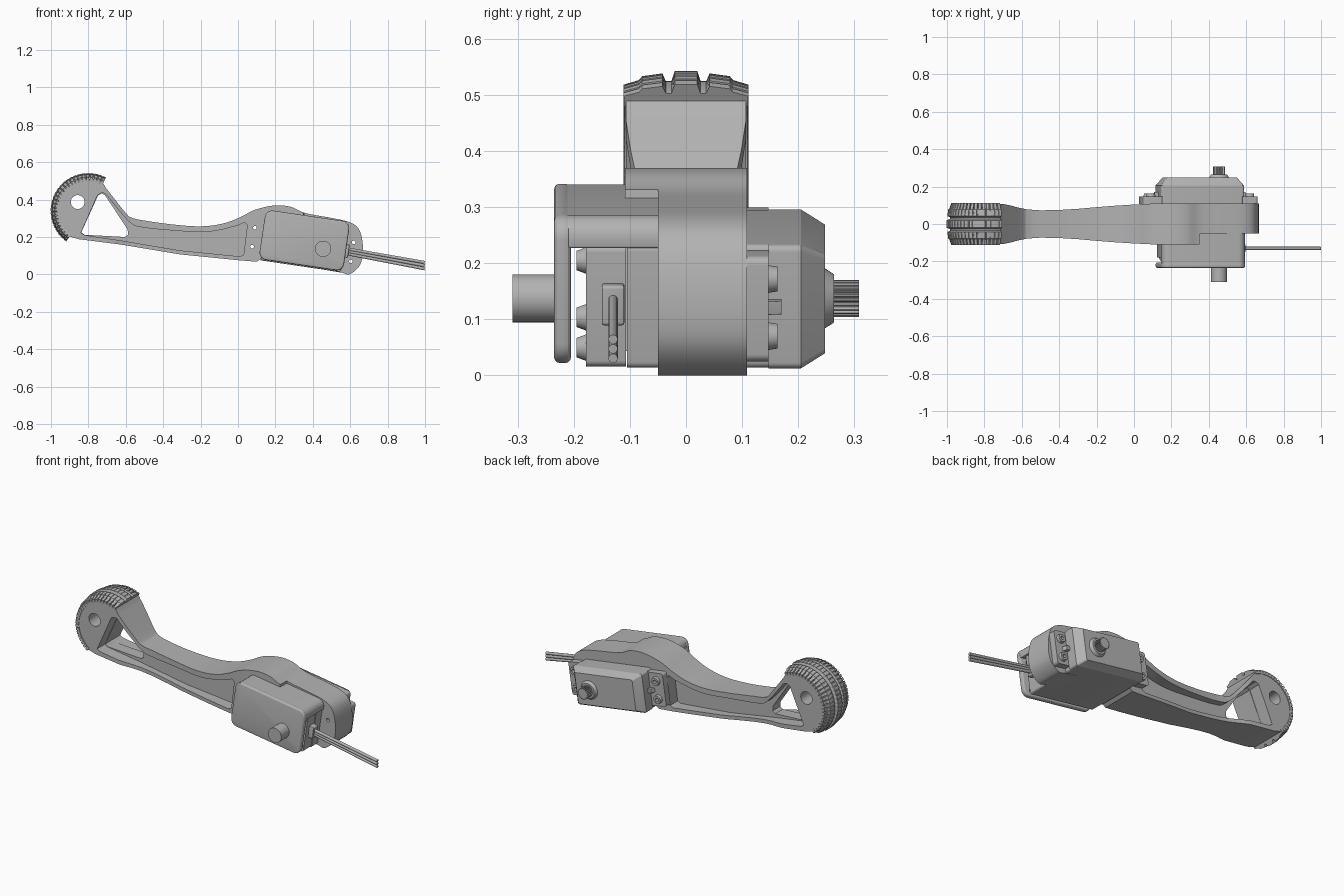
import bpy, bmesh
from math import cos, sin, pi, radians
from mathutils import Matrix, Vector

if "Cube" in bpy.data.objects:
    bpy.data.objects.remove(bpy.data.objects["Cube"], do_unlink=True)

grey = bpy.data.materials.new("plain_grey")
grey.use_nodes = True
grey.diffuse_color = (0.45, 0.45, 0.45, 1)
grey.node_tree.nodes["Principled BSDF"].inputs["Base Color"].default_value = (0.45, 0.45, 0.45, 1)

# Tilted frame of the servo: local x along its length, local z across it
TILT = Matrix.Translation((0.355, 0, 0.18)) @ Matrix.Rotation(radians(8.4), 4, 'Y')
FLAT = Matrix.Identity(4)


def circle(x, z, r, n=32, a0=0, a1=360):
    full = a1 - a0 == 360
    count = n if full else n + 1
    angles = [radians(a0 + (a1 - a0) * i / n) for i in range(count)]
    return [(x + r * cos(a), z + r * sin(a)) for a in angles]


def rounded(x0, x1, z0, z1, r=0.03, low=None):
    low = r if low is None else low
    return (circle(x1 - r, z1 - r, r, 6, 0, 90) + circle(x0 + r, z1 - r, r, 6, 90, 180)
            + circle(x0 + low, z0 + low, low, 6, 180, 270) + circle(x1 - low, z0 + low, low, 6, 270, 360))


def spline(pts, steps=5):
    """Smooth open curve through the points."""
    p = [Vector(q) for q in [pts[0]] + pts + [pts[-1]]]
    out = []
    for a, b, c, d in zip(p, p[1:], p[2:], p[3:]):
        for i in range(steps):
            t = i / steps
            out.append(tuple(0.5 * (2 * b + (c - a) * t + (2 * a - 5 * b + 4 * c - d) * t ** 2
                                    + (3 * b - a - 3 * c + d) * t ** 3)))
    return out + [pts[-1]]


def finish(name, bm, frame=FLAT):
    bmesh.ops.recalc_face_normals(bm, faces=bm.faces)
    bm.transform(frame)
    mesh = bpy.data.meshes.new(name)
    bm.to_mesh(mesh)
    bm.free()
    ob = bpy.data.objects.new(name, mesh)
    bpy.context.collection.objects.link(ob)
    mesh.materials.append(grey)
    return ob


def prism_mesh(pts, y0, y1, inset=(1, 1)):
    """Extrude an outline along y; inset scales the far end about its centre."""
    bm = bmesh.new()
    cx = (min(p[0] for p in pts) + max(p[0] for p in pts)) / 2
    cz = (min(p[1] for p in pts) + max(p[1] for p in pts)) / 2
    near = [bm.verts.new((x, y0, z)) for x, z in pts]
    far = [bm.verts.new((cx + (x - cx) * inset[0], y1, cz + (z - cz) * inset[1])) for x, z in pts]
    bm.faces.new(near)
    bm.faces.new(far[::-1])
    for i in range(len(pts)):
        bm.faces.new((near[i - 1], near[i], far[i], far[i - 1]))
    return bm


def prism(name, pts, y0, y1, frame=TILT, inset=(1, 1), bevel=0):
    ob = finish(name, prism_mesh(pts, y0, y1, inset), frame)
    if bevel:
        mod = ob.modifiers.new("Bevel", 'BEVEL')
        mod.width, mod.segments, mod.angle_limit = bevel, 3, radians(50)
        apply(ob, mod)
    return ob


def apply(ob, mod):
    bpy.context.view_layer.objects.active = ob
    bpy.ops.object.modifier_apply(modifier=mod.name)


def cut(ob, pts, y0, y1, frame=FLAT):
    cutter = prism("cutter", pts, y0, y1, frame)
    cutter.hide_render = True
    mod = ob.modifiers.new("Cut", 'BOOLEAN')
    mod.operation, mod.object = 'DIFFERENCE', cutter
    apply(ob, mod)
    bpy.data.objects.remove(cutter, do_unlink=True)


# Leg: side outline extruded, then pinched to a waist
FOOT = (-0.80, 0.34)
top_curve = spline([(-0.708, 0.465), (-0.6, 0.328), (-0.565, 0.302), (-0.5, 0.288), (-0.35, 0.267),
                    (-0.2, 0.257), (-0.08, 0.272), (0.01, 0.305), (0.09, 0.345), (0.19, 0.368),
                    (0.28, 0.362), (0.36, 0.328), (0.5, 0.302), (0.6, 0.278), (0.65, 0.235),
                    (0.668, 0.145), (0.655, 0.055), (0.6, 0.002), (0.56, 0.008)])
bottom = [(0.12, 0.082), (0.1, 0.068), (0.01, 0.075), (-0.31, 0.107), (-0.63, 0.16), (-0.85, 0.188)]
outline = circle(*FOOT, 0.17, 32, 234, 63) + top_curve + bottom
widths = [(-0.70, 0.107), (-0.66, 0.099), (-0.62, 0.088), (-0.57, 0.078), (-0.5, 0.073), (-0.4, 0.075),
          (-0.3, 0.081), (-0.2, 0.09), (-0.1, 0.098), (0, 0.104), (0.1, 0.109)]


def half_width(x):
    if x <= widths[0][0]:
        return widths[0][1]
    for (xa, wa), (xb, wb) in zip(widths, widths[1:]):
        if x <= xb:
            return wa + (wb - wa) * (x - xa) / (xb - xa)
    return widths[-1][1]


bm = prism_mesh(outline, -1, 1)
for x in [w[0] for w in widths] + [0.35, 0.352]:
    bmesh.ops.bisect_plane(bm, geom=bm.verts[:] + bm.edges[:] + bm.faces[:],
                           plane_co=(x, 0, 0), plane_no=(1, 0, 0))
for v in bm.verts:
    front = 0.05 if v.co.x > 0.351 else half_width(v.co.x)
    v.co.y = half_width(v.co.x) if v.co.y > 0 else -front
leg = finish("leg", bm)

# Side pockets, triangular window, foot hole and screw holes
pocket = [(-0.84, 0.222), (-0.82, 0.21), (-0.63, 0.182), (-0.31, 0.128), (0.01, 0.096), (0.03, 0.105),
          (0.05, 0.265), (0.035, 0.278)] + spline([(0, 0.262), (-0.1, 0.237), (-0.2, 0.226), (-0.35, 0.235),
          (-0.5, 0.25), (-0.58, 0.28), (-0.71, 0.432)]) + [(-0.73, 0.437), (-0.75, 0.425)]
cut(leg, pocket, -0.3, -0.035)
cut(leg, pocket, 0.035, 0.3)
cut(leg, [(-0.838, 0.224), (-0.82, 0.212), (-0.605, 0.2), (-0.588, 0.212), (-0.59, 0.24),
          (-0.712, 0.425), (-0.73, 0.432), (-0.748, 0.422)], -0.2, 0.2)
cut(leg, circle(-0.857, 0.387, 0.037), -0.2, 0.2)
screws = [(u, v) for u in (-0.272, 0.262) for v in (0.03, -0.073)]
for u, v in screws:
    cut(leg, circle(u, v, 0.01, 12), -0.2, 0.2, TILT)

# Tyre: a swept tread section whose shoulders step in between the lugs
half = [(0.110, 0.158, 0.158), (0.111, 0.178, 0.166), (0.084, 0.186, 0.17), (0.078, 0.193, 0.188),
        (0.042, 0.198, 0.196), (0.036, 0.184, 0.184), (0.026, 0.184, 0.184), (0.02, 0.202, 0.2)]
section = half + [(-y, hi, lo) for y, hi, lo in reversed(half)]
bm = bmesh.new()
rings, lugs = [], 26
for i in range(lugs):
    for t, lug in ((0, True), (0.35, True), (0.7, True), (0.76, False), (0.96, False)):
        if i == lugs - 1 and t > 0.7:
            continue
        a = radians(62 + 172 * (i + t) / (lugs - 0.3))
        rings.append([bm.verts.new((FOOT[0] + r * cos(a), y, FOOT[1] + r * sin(a)))
                      for y, r in [(y, hi if lug else lo) for y, hi, lo in section]])
for a, b in zip(rings, rings[1:]):
    for j in range(len(section)):
        bm.faces.new((a[j - 1], a[j], b[j], b[j - 1]))
bm.faces.new(rings[0])
bm.faces.new(rings[-1][::-1])
finish("tyre", bm)

# Servo cover: front plate, top plate and pivot boss
prism("cover_plate", rounded(-0.228, 0.228, -0.132, 0.135, 0.04), -0.235, -0.205, bevel=0.01)
prism("cover_top", rounded(-0.226, 0.226, 0.08, 0.134, 0.038, 0.004), -0.225, -0.048)
SHAFT = (0.105, -0.028)
prism("pivot_boss", circle(*SHAFT, 0.043), -0.309, -0.22)

# Servo body, stepped from bottom cap to bevelled gear case
prism("servo_bottom_cap", rounded(-0.215, 0.215, -0.136, 0.083, 0.012), -0.178, -0.107)
prism("servo_body", rounded(-0.218, 0.218, -0.138, 0.085, 0.012), -0.105, 0.147)
prism("gear_case", rounded(-0.225, 0.225, -0.138, 0.085, 0.012), 0.147, 0.205)
prism("gear_case_top", rounded(-0.225, 0.225, -0.138, 0.085, 0.012), 0.205, 0.248, inset=(0.84, 0.8))
prism("shaft_collar", circle(*SHAFT, 0.078), 0.21, 0.264, inset=(0.55, 0.55))
teeth = [(SHAFT[0] + r * cos(a), SHAFT[1] + r * sin(a)) for r, a in
         [(0.033 if i % 4 < 2 else 0.028, 2 * pi * i / 88) for i in range(88)]]
prism("splined_shaft", teeth, 0.25, 0.308)
for u in (-0.185, 0.185):
    for v in (-0.105, 0.052):
        prism("case_screw", circle(u, v, 0.025, 20), -0.175, -0.195, inset=(0.7, 0.7))

# Mounting ears with drilled screw bosses and ribs
for side, reach in ((-1, 0.318), (1, 0.3)):
    u0, u1 = sorted((side * 0.2, side * reach))
    ear = prism("mounting_ear", rounded(u0, u1, -0.115, 0.075, 0.015), 0.108, 0.147)
    u_in, u_out = sorted((side * 0.21, side * 0.255))
    prism("ear_rib", rounded(u_in, u_out, -0.036, -0.012, 0.002), 0.145, 0.17, inset=(0.6, 1))
    for u, v in screws:
        if u * side > 0:
            cut(ear, circle(u, v, 0.01, 12), 0, 0.3, TILT)
            boss = prism("ear_boss", circle(u, v, 0.026, 20), 0.14, 0.163, inset=(0.85, 0.85))
            cut(boss, circle(u, v, 0.01, 12), 0, 0.3, TILT)

# Cable plug and three wires
prism("cable_plug", rounded(0.2, 0.243, -0.057, 0.015, 0.006), -0.15, -0.11, bevel=0.004)
for k in (-1, 0, 1):
    curve = bpy.data.curves.new("wire", 'CURVE')
    curve.dimensions, curve.bevel_depth, curve.bevel_resolution = '3D', 0.0085, 3
    curve.use_fill_caps = True
    line = curve.splines.new('POLY')
    line.points.add(1)
    line.points[0].co = (0.59, -0.13, 0.122 + k * 0.013, 1)
    line.points[1].co = (0.998, -0.13, 0.047 + k * 0.017, 1)
    wire = bpy.data.objects.new("wire", curve)
    bpy.context.collection.objects.link(wire)
    curve.materials.append(grey)

# Smooth the rounded surfaces, keep creases
bpy.ops.object.select_all(action='DESELECT')
for ob in bpy.context.scene.objects:
    if ob.type == 'MESH':
        ob.select_set(True)
        bpy.context.view_layer.objects.active = ob
bpy.ops.object.shade_smooth_by_angle(angle=radians(28))
